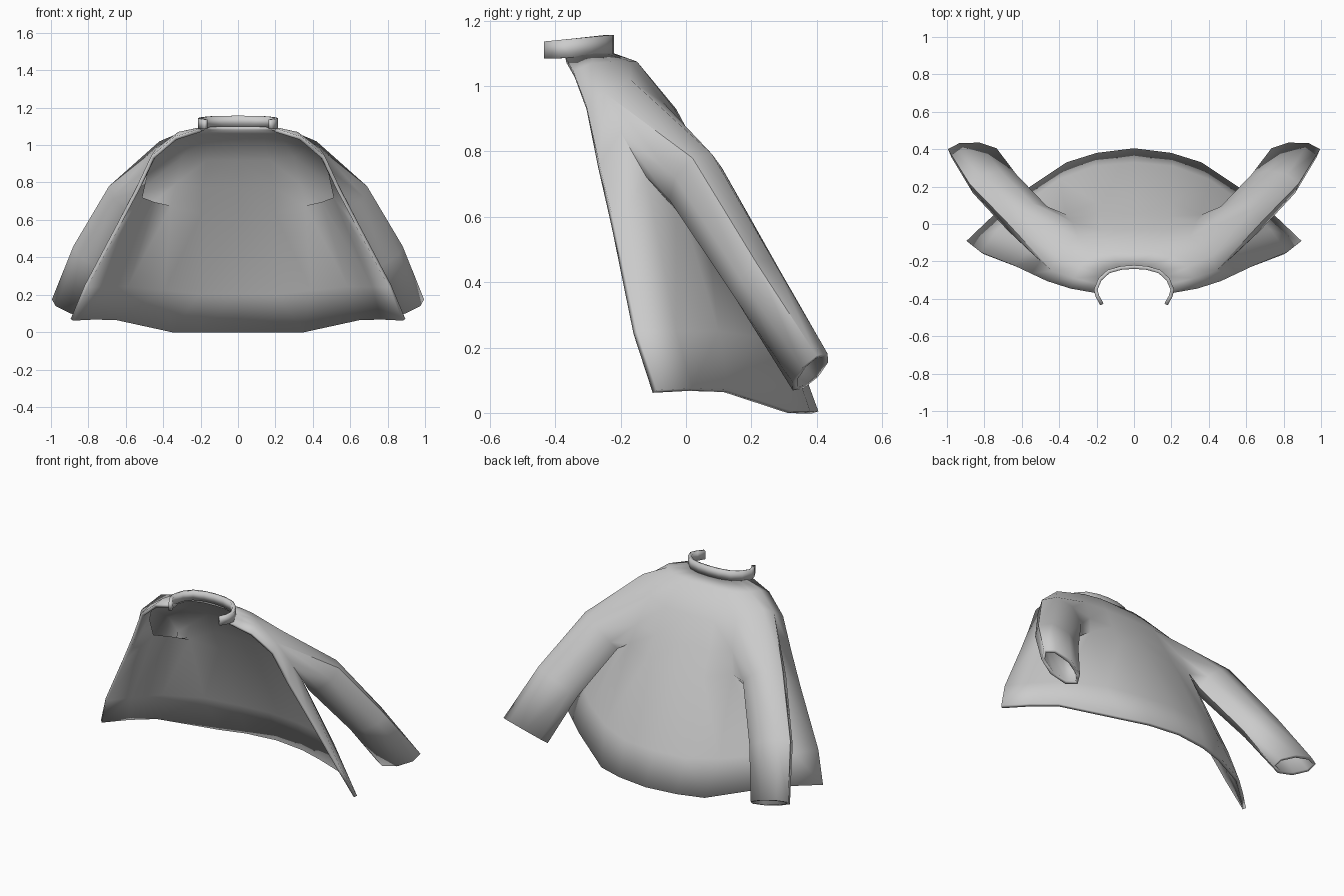
import bpy, bmesh, math
from mathutils import Vector

if "Cube" in bpy.data.objects:
    bpy.data.objects.remove(bpy.data.objects["Cube"])


def finish(bm, name, thickness):
    """Orient outward, then mirror, thicken and smooth."""
    bmesh.ops.recalc_face_normals(bm, faces=bm.faces)
    bm.faces.ensure_lookup_table()
    if bm.faces[0].normal.y < 0:
        bmesh.ops.reverse_faces(bm, faces=bm.faces)
    mesh = bpy.data.meshes.new(name)
    bm.to_mesh(mesh)
    bm.free()
    ob = bpy.data.objects.new(name, mesh)
    bpy.context.collection.objects.link(ob)
    mir = ob.modifiers.new("mirror", 'MIRROR')
    mir.use_clip = True
    sol = ob.modifiers.new("cloth_thickness", 'SOLIDIFY')
    sol.thickness = thickness
    sol.offset = -1
    bpy.ops.object.select_all(action='DESELECT')
    bpy.context.view_layer.objects.active = ob
    ob.select_set(True)
    bpy.ops.object.shade_smooth_by_angle(angle=math.radians(50))
    return ob


# Half of the coat: rows from neck to hem, columns from back centre to front edge
rows = [
    [(0, -.22, 1.10), (.08, -.225, 1.10), (.14, -.245, 1.10), (.18, -.28, 1.10), (.20, -.32, 1.095), (.20, -.37, 1.09)],
    [(0, -.15, 1.075), (.12, -.15, 1.075), (.22, -.17, 1.075), (.29, -.23, 1.075), (.32, -.29, 1.07), (.34, -.345, 1.045)],
    [(0, -.03, .93), (.17, -.035, .93), (.30, -.07, .95), (.42, -.17, 1.02), (.44, -.25, .98), (.465, -.305, .94)],
    [(0, .05, .78), (.19, .04, .78), (.33, .01, .80), None, (.50, -.20, .86), (.55, -.265, .76)],
    [(0, .13, .64), (.20, .115, .64), (.36, .05, .68), (.46, -.03, .68), (.53, -.12, .72), (.645, -.22, .58)],
    [(0, .33, .21), (.21, .31, .21), (.40, .24, .23), (.60, .10, .25), (.73, -.03, .25), (.82, -.15, .25)],
    [(0, .405, .005), (.20, .38, .005), (.36, .33, .005), (.66, .13, .07), (.78, .02, .075), (.895, -.09, .07)],
]
bm = bmesh.new()
grid = [[bm.verts.new(p) if p else None for p in row] for row in rows]
for a, b in zip(grid, grid[1:]):
    for j in range(len(a) - 1):
        quad = (a[j], a[j + 1], b[j + 1], b[j])
        if all(quad):                     # the gap is the armhole
            bm.faces.new(quad)

# Sleeve grown out of the armhole: centre, wide half-axis, narrow half-axis
loop = [grid[i][j] for i, j in ((2, 2), (2, 3), (2, 4), (3, 4), (4, 4), (4, 3), (4, 2), (3, 2))]
rings = [
    ((.57, .03, .70), (.12, -.01, .08), (-.03, .08, .05)),
    ((.745, .215, .40), (.135, 0, .06), (-.03, .07, .04)),
    ((.855, .38, .125), (.14, .02, .05), (-.03, .055, .03)),
]
for c, wide, narrow in rings:
    new = []
    for k in range(8):
        t = math.radians(90 - 45 * k)
        new.append(bm.verts.new(Vector(c) + math.cos(t) * Vector(wide) + math.sin(t) * Vector(narrow)))
    for k in range(8):
        m = (k + 1) % 8
        bm.faces.new((loop[k], loop[m], new[m], new[k]))
    loop = new
finish(bm, "coat_body_and_sleeves", 0.02)

# Stand-up collar
path = [(0, -.22), (.07, -.225), (.14, -.245), (.19, -.29), (.215, -.35), (.205, -.39), (.18, -.435)]
bm = bmesh.new()
low = [bm.verts.new((x, y, 1.085 + max(0, y + .37) * .1)) for x, y in path]
top = [bm.verts.new((x, y, 1.157 + (y + .22) * .095)) for x, y in path]
for k in range(len(path) - 1):
    bm.faces.new((low[k], top[k], top[k + 1], low[k + 1]))
finish(bm, "collar", 0.02)
